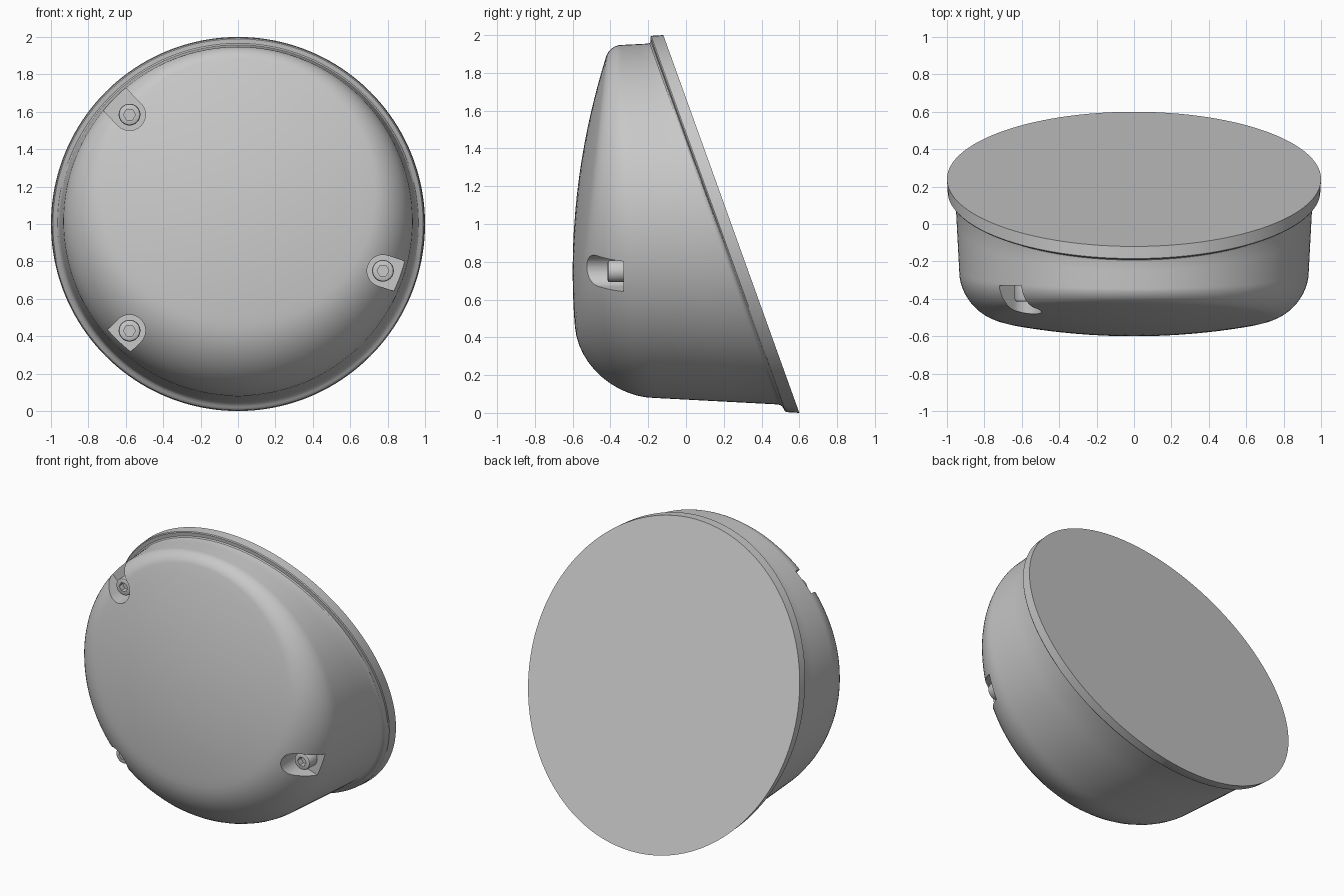
import bpy, bmesh
from math import sin, cos, pi, radians, hypot, atan2

if "Cube" in bpy.data.objects:
    bpy.data.objects.remove(bpy.data.objects["Cube"])

grey = bpy.data.materials.new("satin_grey")
grey.use_nodes = True
colour = (0.58, 0.58, 0.58, 1)
grey.diffuse_color = colour
grey.node_tree.nodes["Principled BSDF"].inputs["Base Color"].default_value = colour

FLOOR = -0.33          # depth of the screw pockets


def finish(name, bm):
    bmesh.ops.recalc_face_normals(bm, faces=bm.faces)
    mesh = bpy.data.meshes.new(name)
    bm.to_mesh(mesh)
    bm.free()
    obj = bpy.data.objects.new(name, mesh)
    bpy.context.collection.objects.link(obj)
    mesh.materials.append(grey)
    return obj


def activate(obj):
    bpy.ops.object.select_all(action='DESELECT')
    obj.select_set(True)
    bpy.context.view_layer.objects.active = obj


def loft(name, rings):
    """Skin a stack of equal-length rings and cap both ends."""
    bm = bmesh.new()
    loops = [[bm.verts.new(p) for p in ring] for ring in rings]
    n = len(loops[0])
    for a, b in zip(loops, loops[1:]):
        for i in range(n):
            j = (i + 1) % n
            bm.faces.new((a[i], a[j], b[j], b[i]))
    bm.faces.new(loops[0])
    bm.faces.new(loops[-1])
    return finish(name, bm)


def dome(x, z):
    return -0.6 + 0.137 * (x * x + (z - 0.75) ** 2)


def back(z):
    return 0.6 - 0.36 * z


# Flange steps: radius and distance in front of the slanted back
FLANGE = [(0.955, 0.1), (0.958, 0.088), (0.966, 0.079),
          (0.98, 0.075), (0.99, 0.073), (0.996, 0.066), (1.0, 0)]


def meridian(a):
    """Outline from the middle of the dome to the back edge at angle a."""
    c, s = cos(a), sin(a)
    fillet = 0.22 - 0.16 * s
    y_end = dome(0.94 * c, 1 + 0.94 * s) + fillet
    wall = 0.955 - 0.05 * (back(1 + s) - 0.08 - y_end)
    pts = []
    for k in range(1, 13):
        r = (wall - fillet) * k / 12
        pts.append((r, dome(r * c, 1 + r * s)))
    for k in range(1, 13):
        t = pi / 2 * k / 12
        r = wall - fillet + fillet * sin(t)
        pts.append((r, dome(r * c, 1 + r * s) + fillet * (1 - cos(t))))
    r0, y0 = pts[-1]
    y1 = back(1 + 0.955 * s) - 0.1
    for k in (1, 2):
        pts.append((r0 + (0.955 - r0) * k / 3, y0 + (y1 - y0) * k / 3))
    pts += [(r, back(1 + r * s) - d) for r, d in FLANGE]
    return [(r * c, y, 1 + r * s) for r, y in pts]


# Cover shell with flange and flat slanted back
SEG = 160
columns = [meridian(2 * pi * i / SEG) for i in range(SEG)]
cover = loft("cover", list(zip(*columns)))


def pocket_cutter(x, z):
    """Round-ended slot that opens outwards."""
    a = atan2(z - 1, x)
    outline = [(0.085 * cos(t), 0.085 * sin(t))
               for t in (pi / 2 + pi * k / 20 for k in range(21))]
    outline += [(0.3, -0.085), (0.3, 0.085)]
    rings = [[(x + u * cos(a) - v * sin(a), y, z + u * sin(a) + v * cos(a))
              for u, v in outline] for y in (-0.8, FLOOR)]
    return loft("pocket_cutter", rings)


def screw(name, x, z):
    """Cap screw with a rounded rim and a hexagon socket."""
    n = 48

    def ring(r, y, hexagon=False):
        pts = []
        for i in range(n):
            t = 2 * pi * i / n
            q = r
            if hexagon:
                q = r * cos(pi / 6) / cos(t % (pi / 3) - pi / 6)
            pts.append((x + q * cos(t), y, z + q * sin(t)))
        return pts

    top = FLOOR - 0.085
    obj = loft(name, [ring(0.058, FLOOR + 0.01), ring(0.058, top + 0.012),
                      ring(0.055, top + 0.004), ring(0.048, top),
                      ring(0.032, top, True), ring(0.032, top + 0.04, True)])
    activate(obj)
    bpy.ops.object.shade_smooth_by_angle(angle=radians(35))


# Screw pockets and screws
spots = {"upper_right_screw": (-0.58, 1.585),
         "lower_right_screw": (-0.58, 0.43),
         "left_screw": (0.775, 0.75)}
for name, (x, z) in spots.items():
    cutter = pocket_cutter(x, z)
    cutter.hide_render = True
    cut = cover.modifiers.new("pocket", 'BOOLEAN')
    cut.operation = 'DIFFERENCE'
    cut.solver = 'EXACT'
    cut.object = cutter
    activate(cover)
    bpy.ops.object.modifier_apply(modifier=cut.name)
    bpy.data.objects.remove(cutter)
    screw(name, x, z)

activate(cover)
bpy.ops.object.shade_smooth_by_angle(angle=radians(30))
